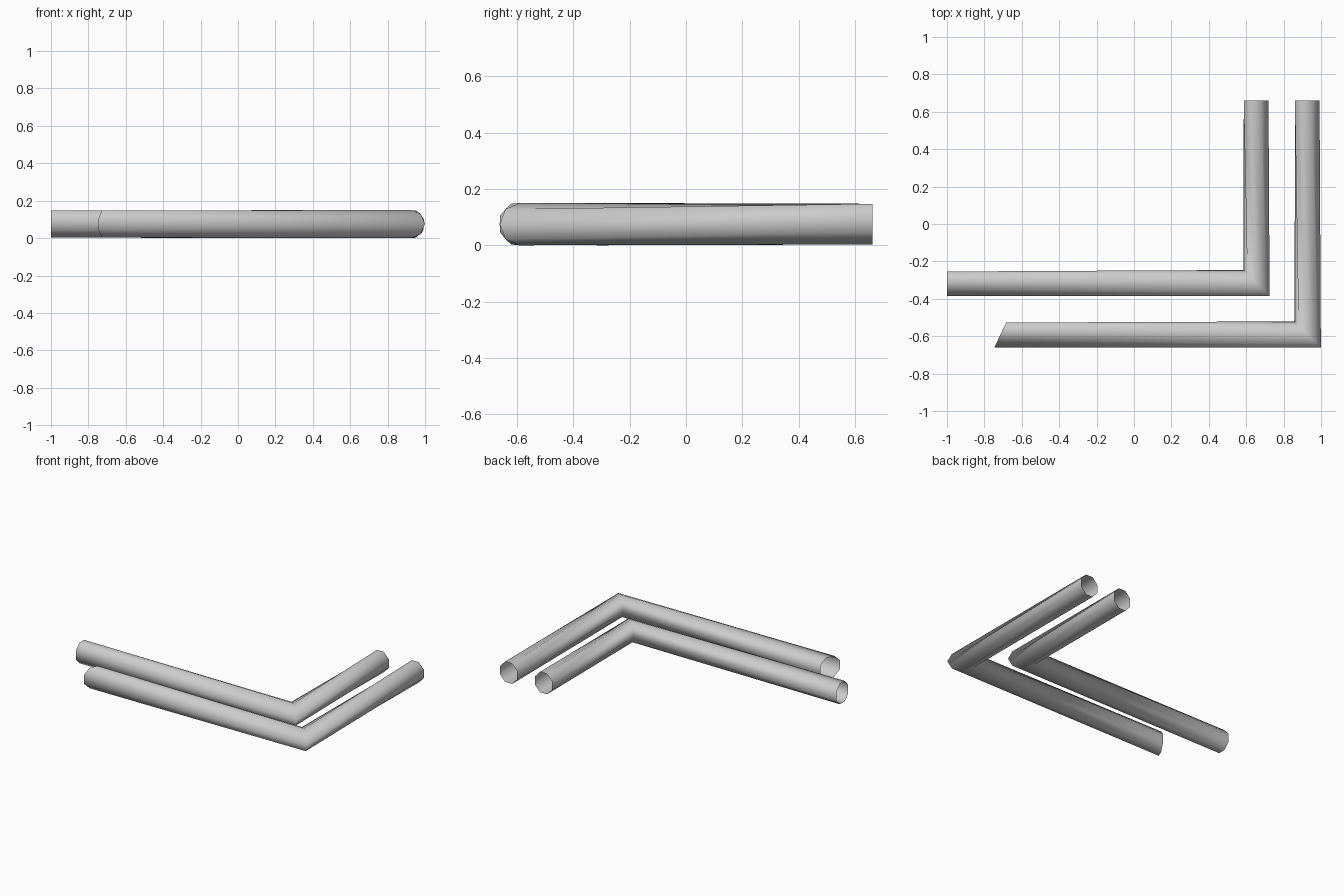
import bpy, bmesh
from math import cos, sin, pi

if "Cube" in bpy.data.objects:
    bpy.data.objects.remove(bpy.data.objects["Cube"])

SIDES, ZC = 8, 0.075


def ring(bm, place, half_width, half_height, turn):
    """One octagonal ring; place maps (outward offset) to x, y."""
    verts = []
    for i in range(SIDES):
        t = 2 * pi * i / SIDES + turn
        x, y = place(half_width * cos(t))
        verts.append(bm.verts.new((x, y, ZC + half_height * sin(t))))
    return verts


def bent_pipe(name, left, corner, back, slant=0.0):
    """Open L-shaped pipe: left end, mitred corner, back end."""
    bm = bmesh.new()
    flat = cos(pi / SIDES)
    w, h, turn = 0.066 / flat, 0.0722 / flat, pi / SIDES
    rings = [
        ring(bm, lambda a: (left[0] - slant * a, left[1] - a), w, h, turn),
        ring(bm, lambda a: (corner[0] + a, corner[1] - a), 0.07, 0.075, 0),
        ring(bm, lambda a: (back[0] + a, back[1]), w, h, turn),
    ]
    for r0, r1 in zip(rings, rings[1:]):
        for i in range(SIDES):
            j = (i + 1) % SIDES
            bm.faces.new((r0[i], r0[j], r1[j], r1[i]))
    bmesh.ops.recalc_face_normals(bm, faces=bm.faces)
    # Open tube: make sure the normals point away from the axis
    f = max(bm.faces, key=lambda f: f.calc_center_median().z)
    if f.normal.z < 0:
        bmesh.ops.reverse_faces(bm, faces=bm.faces)
    for f in bm.faces:
        f.smooth = True
    mesh = bpy.data.meshes.new(name)
    bm.to_mesh(mesh)
    bm.free()
    obj = bpy.data.objects.new(name, mesh)
    bpy.context.collection.objects.link(obj)
    return obj


# Inner pipe with square ends, outer pipe with a slanted left end
bent_pipe("inner_pipe", (-1.0, -0.32), (0.655, -0.316), (0.653, 0.661))
bent_pipe("outer_pipe", (-0.715, -0.593), (0.929, -0.591), (0.926, 0.661), slant=0.47)
